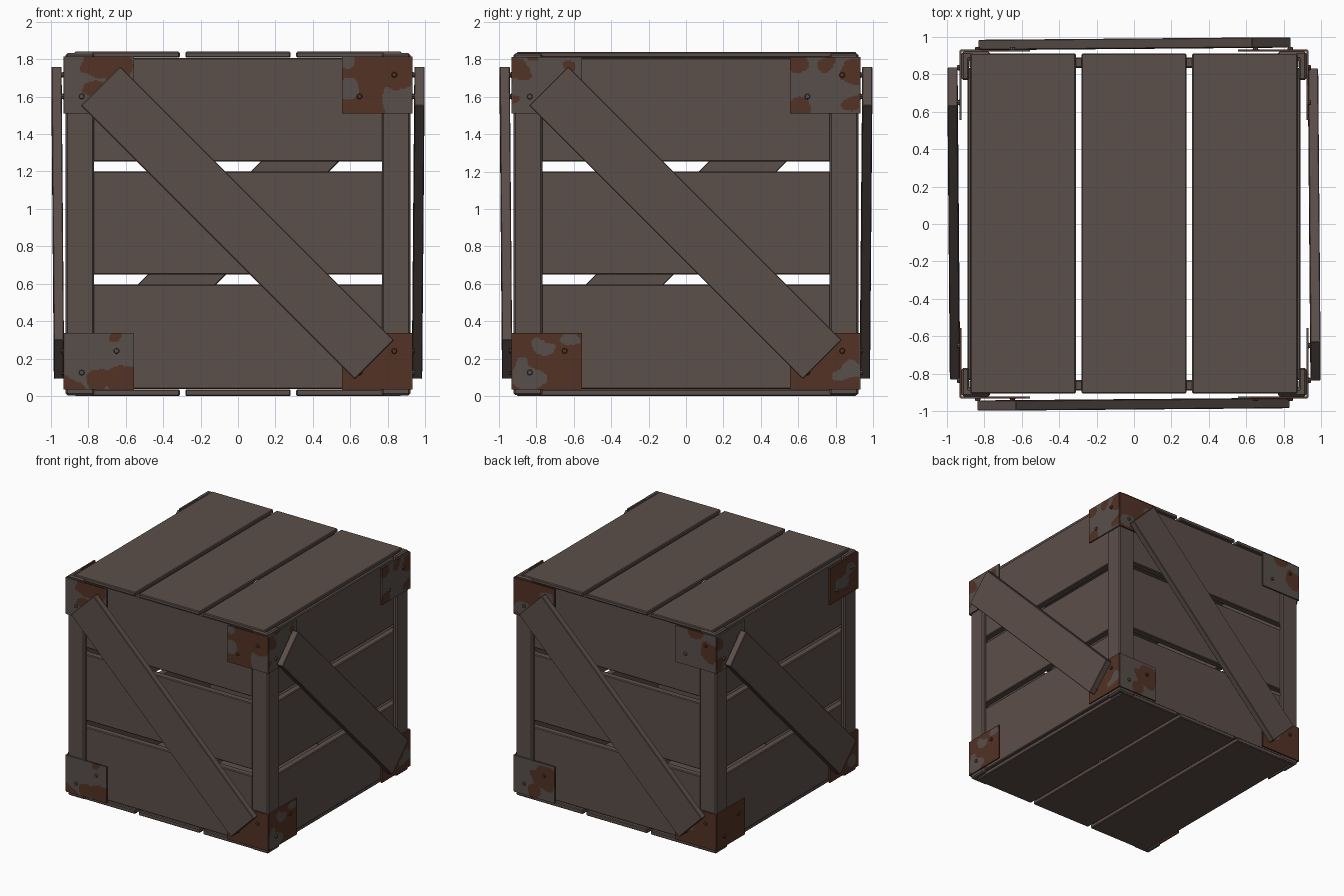
import bpy
import bmesh
from math import pi, radians
from mathutils import Matrix, Vector, noise

if "Cube" in bpy.data.objects:
    bpy.data.objects.remove(bpy.data.objects["Cube"])


def material(name, colour):
    mat = bpy.data.materials.new(name)
    mat.use_nodes = True
    mat.diffuse_color = (*colour, 1)
    mat.node_tree.nodes["Principled BSDF"].inputs["Base Color"].default_value = (*colour, 1)
    return mat


WOOD = material("dark_wood", (0.105, 0.077, 0.067))
METAL = material("dull_metal", (0.098, 0.078, 0.070))
RUST = material("rust", (0.085, 0.032, 0.018))


def finish(name, bm, mats, matrix):
    bm.transform(matrix)
    mesh = bpy.data.meshes.new(name)
    bm.to_mesh(mesh)
    bm.free()
    for mat in mats:
        mesh.materials.append(mat)
    obj = bpy.data.objects.new(name, mesh)
    bpy.context.collection.objects.link(obj)
    return obj


def box(name, low, high, matrix=Matrix(), bevel=0.006):
    low, high = Vector(low), Vector(high)
    bm = bmesh.new()
    bmesh.ops.create_cube(bm, size=1, matrix=Matrix.Translation((low + high) / 2)
                          @ Matrix.Diagonal((*(high - low), 1)))
    bmesh.ops.bevel(bm, geom=bm.edges[:], offset=bevel, segments=1, affect='EDGES')
    return finish(name, bm, [WOOD], matrix)


def post(name, matrix):
    # L-shaped profile extruded upward, outer corner at the front left
    out, end, inner = -0.921, -0.768, -0.880
    profile = [(out, out), (end, out), (end, inner), (inner, inner), (inner, end), (out, end)]
    bm = bmesh.new()
    face = bm.faces.new([bm.verts.new((x, y, 0.004)) for x, y in profile])
    ext = bmesh.ops.extrude_face_region(bm, geom=[face])
    top = [v for v in ext["geom"] if isinstance(v, bmesh.types.BMVert)]
    bmesh.ops.translate(bm, verts=top, vec=(0, 0, 1.828))
    bmesh.ops.recalc_face_normals(bm, faces=bm.faces[:])
    bmesh.ops.bevel(bm, geom=bm.edges[:], offset=0.01, segments=1, affect='EDGES')
    finish(name, bm, [WOOD], matrix)


def bracket(name, x0, z0, base, blobs, seed, matrix):
    # Plate whose grid lines are pulled onto the edges of the rust patches
    width, height, cols, rows = 0.372, 0.303, 40, 32

    def field(u, v):
        near = max([r - ((u - a) ** 2 + (v - b) ** 2) ** 0.5 for a, b, r in blobs], default=-1)
        return near + 0.13 * noise.noise(Vector((u * 4, v * 4, seed * 3.7)))

    bm = bmesh.new()
    bmesh.ops.create_grid(bm, x_segments=cols, y_segments=rows, size=0.5,
                          matrix=Matrix.Translation((0.5, 0.5, 0)))
    step = 0.01
    for vert in bm.verts:
        u, v, _ = vert.co
        if vert.is_boundary:
            continue
        f = field(u, v)
        grad = Vector((field(u + step, v) - f, field(u, v + step) - f)) / step
        if grad.length > 0.1 and abs(f) / grad.length < 0.4 / cols:
            move = grad * (-f / grad.length_squared)
            vert.co.x += move.x
            vert.co.y += move.y
    for face in bm.faces:
        c = face.calc_center_median()
        face.material_index = int((field(c.x, c.y) > 0) != (base == "rust"))
    for vert in bm.verts:
        u, v, _ = vert.co
        vert.co = (x0 + u * width, -0.933, z0 + v * height)
    # Plate thickness and back
    rim = [e for e in bm.edges if e.is_boundary]
    ext = bmesh.ops.extrude_edge_only(bm, edges=rim)
    bmesh.ops.translate(bm, vec=(0, 0.012, 0),
                        verts=[g for g in ext["geom"] if isinstance(g, bmesh.types.BMVert)])
    bmesh.ops.holes_fill(bm, edges=[e for e in bm.edges if e.is_boundary])
    bmesh.ops.recalc_face_normals(bm, faces=bm.faces[:])
    finish(name, bm, [METAL, RUST], matrix)
    # Two bolts
    for n, (u, v) in enumerate([(0.25, 0.3), (0.75, 0.68)]):
        bm = bmesh.new()
        bmesh.ops.create_cone(bm, cap_ends=True, segments=8, radius1=0.016, radius2=0.012, depth=0.014,
                              matrix=Matrix.Translation((x0 + u * width, -0.938, z0 + v * height))
                              @ Matrix.Rotation(pi / 2, 4, 'X'))
        c = field(u, v) > 0
        finish(f"{name}_bolt_{n}", bm, [RUST if c != (base == "rust") else METAL], matrix)


# Lid and floor planks
for n, x in enumerate((-0.592, 0, 0.592)):
    box(f"lid_plank_{n}", (x - 0.281, -0.905, 1.808), (x + 0.281, 0.91, 1.84))
    box(f"floor_plank_{n}", (x - 0.281, -0.905, 0), (x + 0.281, 0.91, 0.036))

# Patches on each plate as (across, up, radius): rust on metal, or bare metal on rust
PATCHES = {
    "front": {
        "top_left": ("metal", [(.5, .8, .27), (.7, .8, .27), (.45, .5, .15)]),
        "top_right": ("rust", [(.95, .15, .38), (.75, .25, .2), (.05, .4, .16), (.02, .95, .12)]),
        "bottom_left": ("metal", [(.85, .2, .25), (.5, .2, .16), (.1, .05, .18), (.7, .95, .12)]),
        "bottom_right": ("rust", []),
    },
    "right": {
        "top_left": ("metal", [(.08, .8, .2), (.3, .97, .1), (.8, .85, .09), (.05, .3, .08)]),
        "top_right": ("metal", [(.1, .9, .2), (.1, .08, .2), (.95, .75, .22), (.5, .9, .12), (.9, .2, .13)]),
        "bottom_left": ("rust", [(.42, .72, .15), (.2, .2, .22), (.15, .5, .08), (.87, .88, .1)]),
        "bottom_right": ("rust", [(.85, .3, .17), (.15, .7, .13)]),
    },
    "back": {
        "top_left": ("rust", [(.8, .7, .18), (.2, .2, .15)]),
        "top_right": ("metal", [(.9, .55, .28), (.5, .95, .15)]),
        "bottom_left": ("metal", [(.75, .6, .3), (.5, .2, .2)]),
        "bottom_right": ("rust", [(.3, .6, .2)]),
    },
    "left": {
        "top_left": ("metal", [(.05, .75, .2), (.1, .2, .16)]),
        "top_right": ("rust", [(.4, .4, .2), (.75, .7, .15)]),
        "bottom_left": ("rust", []),
        "bottom_right": ("rust", [(.4, .8, .2), (.8, .25, .12)]),
    },
}

# Four identical walls turned around the centre
for k, (side, plates) in enumerate(PATCHES.items()):
    turn = Matrix.Rotation(k * pi / 2, 4, 'Z')
    post(f"{side}_corner_post", turn)
    reach = 0.878 if k % 2 == 0 else 0.832
    for n, (z0, z1) in enumerate([(0.038, 0.596), (0.650, 1.200), (1.254, 1.807)]):
        box(f"{side}_wall_plank_{n}", (-reach, -0.890, z0), (reach, -0.834, z1), turn)
    brace = (Matrix.Translation((-0.003, -0.963, 0.926)) @ Matrix.Rotation(radians(45), 4, 'Y')
             @ Matrix.Rotation(0.006, 4, 'Z'))
    box(f"{side}_diagonal_brace", (-1.034, -0.027, -0.148), (1.034, 0.027, 0.148), turn @ brace, 0.004)
    for n, (place, (base, blobs)) in enumerate(plates.items()):
        x0 = -0.928 if "left" in place else 0.556
        z0 = 1.510 if "top" in place else 0.035
        bracket(f"{side}_{place}_bracket", x0, z0, base, blobs, k * 4 + n + 0.3, turn)
